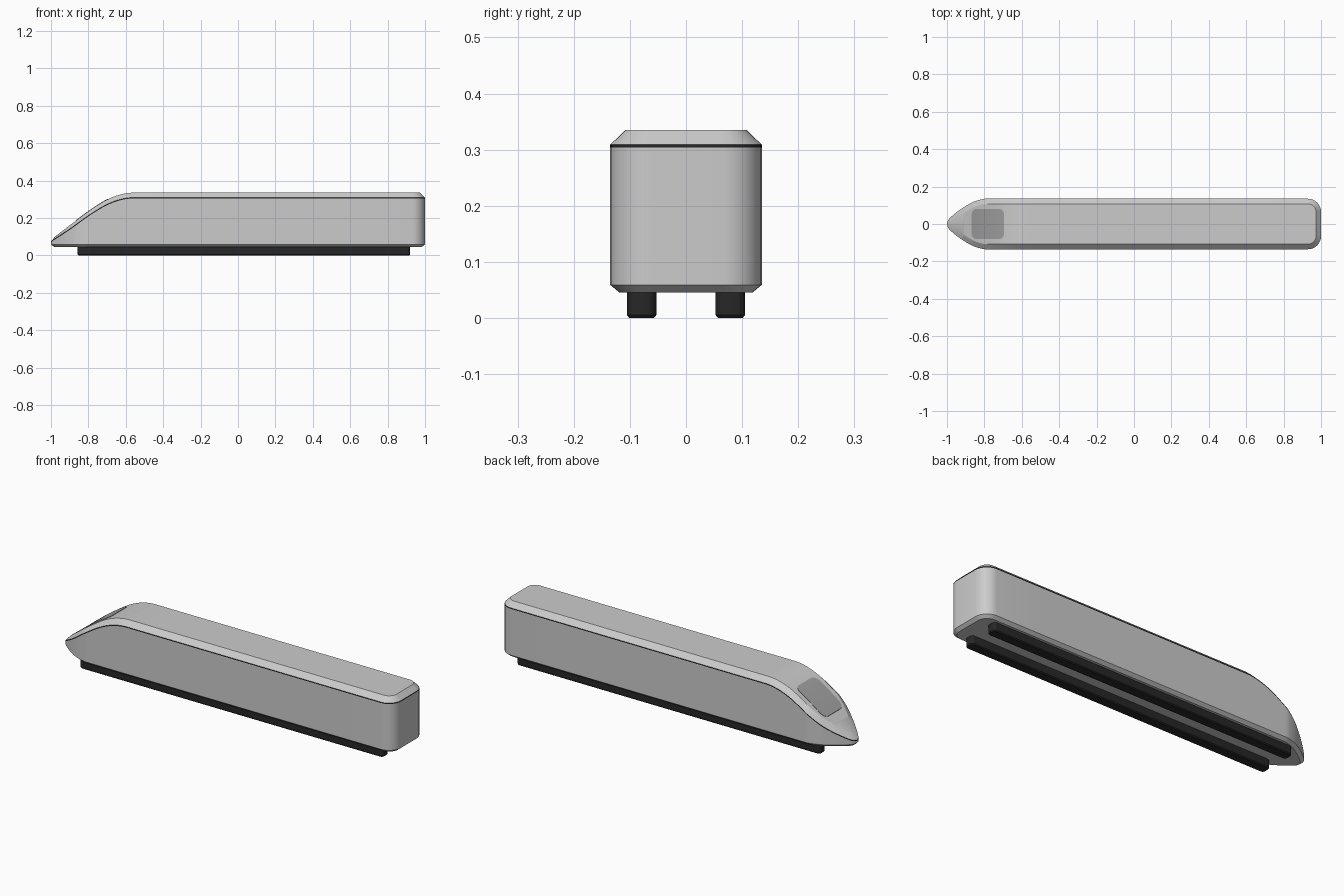
import bpy, math
from mathutils import Vector

if "Cube" in bpy.data.objects:
    bpy.data.objects.remove(bpy.data.objects["Cube"])


def curve(table):
    """Smooth monotone lookup through a few (x, value) points."""
    xs = [p[0] for p in table]
    vs = [p[1] for p in table]
    n = len(xs)
    d = [(vs[i + 1] - vs[i]) / (xs[i + 1] - xs[i]) for i in range(n - 1)]
    m = [d[0]] + [(d[i - 1] + d[i]) / 2 for i in range(1, n - 1)] + [0.0]

    def f(x):
        x = min(max(x, xs[0]), xs[-1])
        i = max(k for k in range(n - 1) if xs[k] <= x)
        h = xs[i + 1] - xs[i]
        t = (x - xs[i]) / h
        return ((2*t**3 - 3*t**2 + 1) * vs[i] + (t**3 - 2*t**2 + t) * h * m[i]
                + (3*t**2 - 2*t**3) * vs[i + 1] + (t**3 - t**2) * h * m[i + 1])
    return f


# Side profile: roof crest and shoulder seam
roof_z = curve([(-1, .083), (-.9, .16), (-.8, .235), (-.7, .298), (-.63, .325), (-.56, .335)])
seam_z = curve([(-1, .074), (-.9, .139), (-.8, .211), (-.7, .271), (-.63, .297), (-.56, .307)])


def arc(cx, cy, r, a0, a1, n=8):
    return [(cx + r * math.cos(math.radians(a0 + (a1 - a0) * k / n)),
             cy + r * math.sin(math.radians(a0 + (a1 - a0) * k / n))) for k in range(n + 1)]


def line(x0, x1, y, n):
    return [(x0 + (x1 - x0) * k / n, y) for k in range(1, n)]


def rounded(x0, x1, w, r, n=2):
    """Half outline of a rounded rectangle, left end to right end."""
    return ([(x0, 0)] + arc(x0 + r, w - r, r, 180, 90) + line(x0 + r, x1 - r, w, n)
            + arc(x1 - r, w - r, r, 90, 0) + [(x1, 0)])


def inset(half, d):
    """Move a half outline inwards by d."""
    out = []
    last = len(half) - 1
    for i, (x, y) in enumerate(half):
        if i in (0, last):
            out.append((x + (d if i == 0 else -d), 0))
            continue
        a, b = Vector(half[i - 1]), Vector(half[i + 1])
        p = Vector((x, y))
        t = ((p - a).normalized() + (b - p).normalized()).normalized()
        out.append((x + t.y * d, max(y - t.x * d, 0.0005)))
    return out


def loft(name, half, rings, bottom=True, top=True, cy=0, mat=None):
    """Stack mirrored outlines; each ring is (inset, height function)."""
    verts, faces = [], []
    k = len(half)
    n = 2 * k - 2
    for d, zf in rings:
        h = inset(half, d)
        loop = h + [(x, -y) for x, y in reversed(h[1:-1])]
        verts += [(x, y + cy, zf(x)) for x, y in loop]
    for r in range(len(rings) - 1):
        for i in range(n):
            j = (i + 1) % n
            faces.append((r*n + i, (r+1)*n + i, (r+1)*n + j, r*n + j))

    def cap(base, flip):
        for i in range(k - 1):
            f = []
            for v in (i, i + 1, (n - i - 1) % n, (n - i) % n):
                if v not in f:
                    f.append(v)
            faces.append(tuple(base + v for v in (f if flip else f[::-1])))
    if bottom:
        cap(0, True)
    if top:
        cap((len(rings) - 1) * n, False)
    me = bpy.data.meshes.new(name)
    me.from_pydata(verts, [], faces)
    me.validate()
    ob = bpy.data.objects.new(name, me)
    bpy.context.collection.objects.link(ob)
    if mat:
        me.materials.append(mat)
    bpy.ops.object.select_all(action='DESELECT')
    ob.select_set(True)
    bpy.context.view_layer.objects.active = ob
    bpy.ops.object.shade_smooth_by_angle(angle=math.radians(22))
    return ob


def material(name, v):
    m = bpy.data.materials.new(name)
    m.diffuse_color = (v, v, v, 1)
    m.use_nodes = True
    m.node_tree.nodes["Principled BSDF"].inputs["Base Color"].default_value = m.diffuse_color
    return m


def flat(z):
    return lambda x: z


black = material("black_rubber", 0.02)
glass = material("dark_glass", 0.35)

# Plan outline: pointed nose, straight flanks, rounded tail corners
nose_y = curve([(0, 0), (.12, .02), (.4, .052), (.7, .093), (.88, .12), (1, .135)])
nose_x = curve([(0, -1), (.12, -.994), (.4, -.962), (.7, -.905), (.88, -.855), (1.01, -.8)])
plan = [(-1, 0)] + [(nose_x(t / 24), nose_y(t / 24)) for t in range(1, 24)]
plan += [(-.8, .135)] + line(-.8, -.56, .135, 16) + [(-.56, .135)]
plan += line(-.56, .93, .135, 6) + arc(.93, .065, .07, 90, 0) + [(1, 0)]

# Body shell, dark seam and chamfered roof
loft("hull", plan, [(.017, flat(.045)), (0, flat(.059)),
                    (0, lambda x: seam_z(x) - .003)], top=False)
loft("shoulder_seam", plan, [(0, lambda x: seam_z(x) - .003), (0, lambda x: seam_z(x) + .002)],
     bottom=False, top=False, mat=black)
loft("roof", plan, [(0, lambda x: seam_z(x) + .002), (.027, roof_z)], bottom=False)

# Windscreen panel following the nose slope
loft("windscreen", rounded(-.868, -.695, .081, .03, 10),
     [(0, lambda x: roof_z(x) - .008), (0, lambda x: roof_z(x) + .002)], mat=glass)

# Two long runners underneath
for side, label in ((-1, "left"), (1, "right")):
    loft(label + "_runner", rounded(-.857, .92, .026, .018),
         [(.004, flat(0)), (0, flat(.005)), (0, flat(.05))], cy=side * .079, mat=black)
